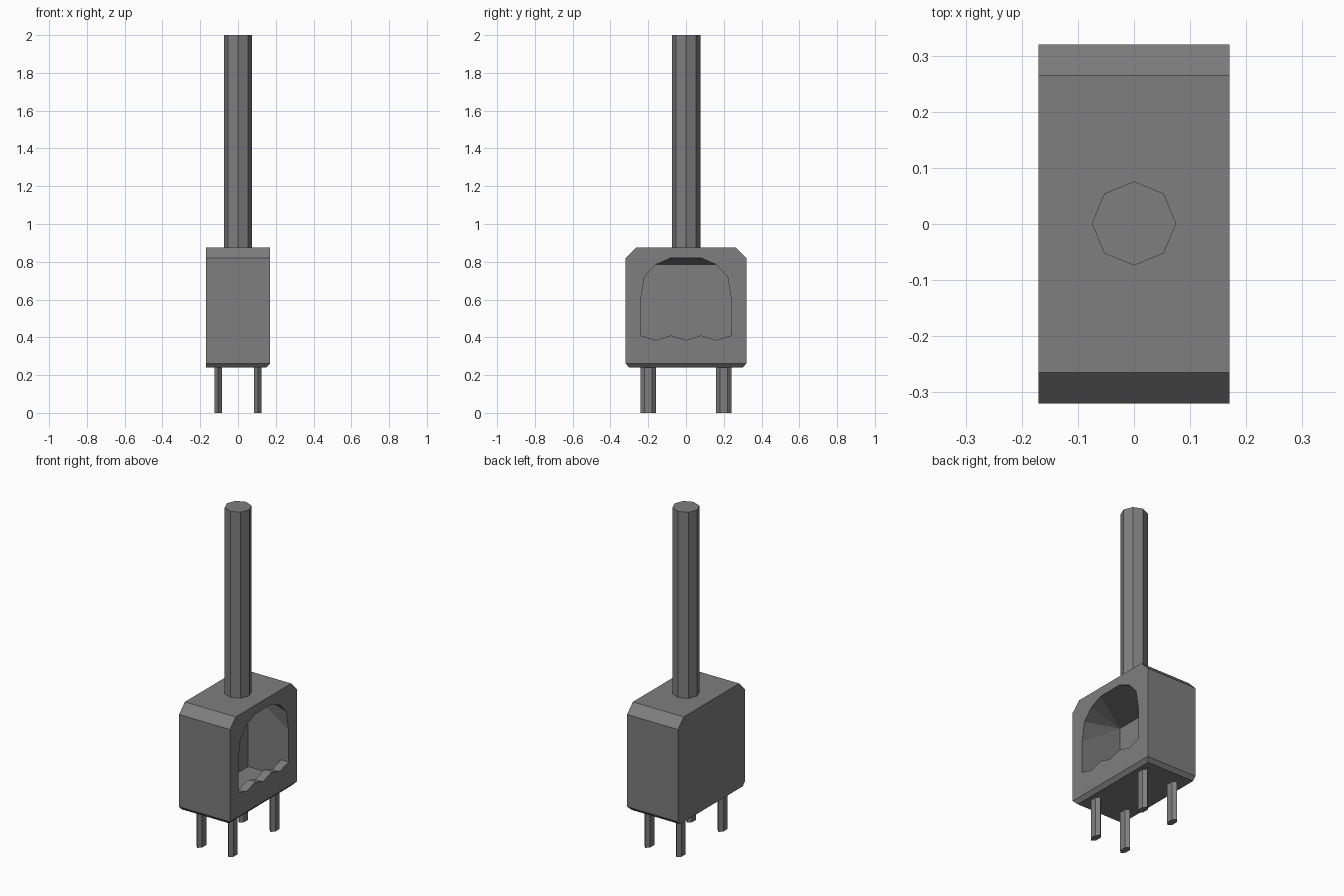
import bpy
import bmesh
import math

cube = bpy.data.objects.get("Cube")
if cube:
    bpy.data.objects.remove(cube, do_unlink=True)

iron = bpy.data.materials.new("dark_grey_iron")
iron.use_nodes = True
GREY = (0.21, 0.21, 0.21, 1)
iron.diffuse_color = GREY
iron.node_tree.nodes["Principled BSDF"].inputs["Base Color"].default_value = GREY


def finish(name, bm):
    """Close the mesh, orient it and link it as an object."""
    bmesh.ops.remove_doubles(bm, verts=bm.verts, dist=0.0005)
    bmesh.ops.recalc_face_normals(bm, faces=bm.faces)
    mesh = bpy.data.meshes.new(name)
    bm.to_mesh(mesh)
    bm.free()
    mesh.materials.append(iron)
    obj = bpy.data.objects.new(name, mesh)
    bpy.context.collection.objects.link(obj)
    return obj


def prism(name, sides, rx, ry, x, y, z0, z1, turn=0.0):
    """Upright prism with an elliptical polygon section."""
    bm = bmesh.new()
    ring = [(x + rx * math.cos(turn + math.tau * i / sides),
             y + ry * math.sin(turn + math.tau * i / sides)) for i in range(sides)]
    low = [bm.verts.new((*p, z0)) for p in ring]
    high = [bm.verts.new((*p, z1)) for p in ring]
    bm.faces.new(low)
    bm.faces.new(high)
    for i in range(sides):
        j = (i + 1) % sides
        bm.faces.new((low[i], low[j], high[j], high[i]))
    return finish(name, bm)


# Stove body: half profiles in (y, z), mirrored across y = 0
OPEN, BACK = 0.17, -0.17          # outer x of the firebox side and the plain side
LIP, DEEP = 0.12, -0.10           # x of the lip's inner side and the firebox rear
FLOOR, CEIL, WALL = 0.31, 0.785, 0.24
shell = [(0, 0.875), (0.265, 0.875), (0.32, 0.82), (0.32, 0.262)]
base = [(0.30, 0.24), (0, 0.24)]
arch = [(0, 0.82), (0.08, 0.82), (0.16, CEIL), (0.22, 0.72), (WALL, 0.60)]
teeth = [(WALL, 0.41), (0.16, 0.385), (0.08, 0.41), (0, 0.385)]


def at(x, points):
    return [(x, y, z) for y, z in points]


def strips(x0, x1, points):
    return [at(x0, [a, b]) + at(x1, [b, a]) for a, b in zip(points, points[1:])]


skirt = (0, 0.262)
corner = (DEEP, WALL, CEIL)
faces = [
    at(OPEN, shell + [skirt] + (arch + teeth)[::-1]),           # open side
    at(BACK, shell + base),                                     # plain side
    at(OPEN, [shell[-1], skirt]) + at(0.15, base[::-1]),        # lower bevel, open side
    at(OPEN, shell[-1:]) + at(BACK, [shell[-1], base[0]]) + at(0.15, base[:1]),
    at(0.15, base) + at(BACK, base[::-1]),                      # underside
    at(LIP, teeth + [(0, FLOOR), (WALL, FLOOR)]),               # inner side of lip
    at(LIP, [(0, FLOOR), (WALL, FLOOR)]) + at(DEEP, [(WALL, FLOOR), (0, FLOOR)]),
    at(DEEP, [(0, FLOOR), (WALL, FLOOR), (WALL, CEIL), (0, CEIL)]),
    at(OPEN, arch[:2]) + [corner, (DEEP, 0, CEIL)],             # firebox ceiling
    at(OPEN, [arch[-1], teeth[0]]) + at(LIP, [teeth[0], (WALL, FLOOR)])
    + [(DEEP, WALL, FLOOR), corner],                            # firebox side wall
]
faces += strips(OPEN, BACK, shell)
faces += strips(OPEN, LIP, teeth)
faces += [at(OPEN, pair) + [corner] for pair in zip(arch[1:], arch[2:])]

bm = bmesh.new()
for side in (1, -1):
    for face in faces:
        bm.faces.new([bm.verts.new((x, side * y, z)) for x, y, z in face])
finish("stove_body", bm)

# Chimney pipe
prism("chimney_pipe", 8, 0.075, 0.075, 0, 0.001, 0.87, 2.0)

# Legs
for sx, lr in ((-1, "right"), (1, "left")):
    for sy, fb in ((-1, "front"), (1, "back")):
        prism(f"{fb}_{lr}_leg", 6, 0.022, 0.04, sx * 0.105, sy * 0.2, 0, 0.25, math.pi / 2)
